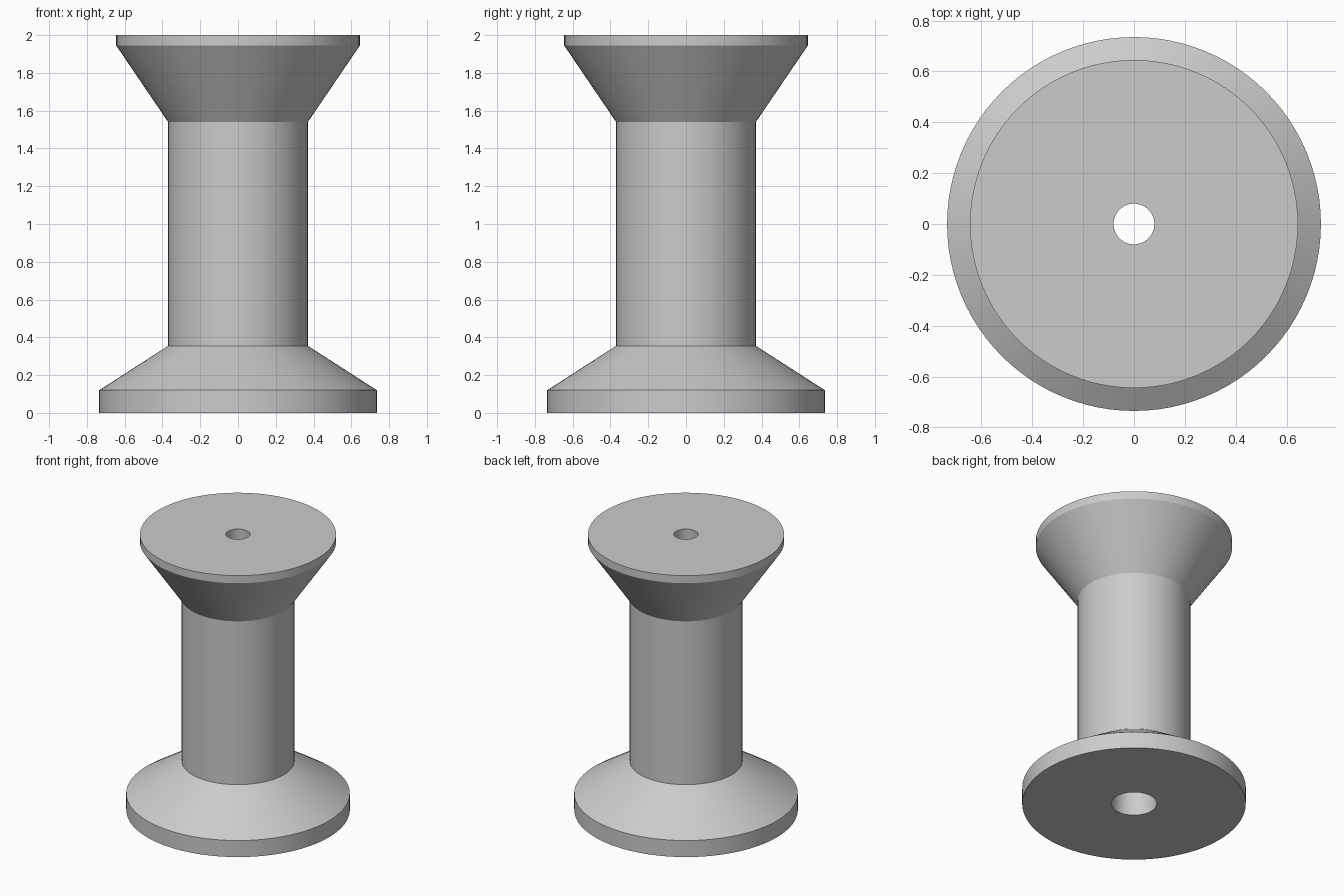
import bpy
import bmesh
import math

SEGMENTS = 96

default_cube = bpy.data.objects.get("Cube")
if default_cube:
    bpy.data.objects.remove(default_cube, do_unlink=True)


def make_material(name, color):
    mat = bpy.data.materials.new(name)
    mat.use_nodes = True
    mat.diffuse_color = color
    mat.node_tree.nodes["Principled BSDF"].inputs["Base Color"].default_value = color
    return mat


def lathe(name, profile, mat):
    """Revolve a closed (radius, height) loop around the z axis."""
    bm = bmesh.new()
    rings = []
    for i in range(SEGMENTS):
        a = math.tau * i / SEGMENTS
        rings.append([bm.verts.new((r * math.cos(a), r * math.sin(a), z))
                      for r, z in profile])
    for i, ring in enumerate(rings):
        following = rings[(i + 1) % SEGMENTS]
        for j in range(len(profile)):
            k = (j + 1) % len(profile)
            bm.faces.new((ring[j], following[j], following[k], ring[k]))
    bmesh.ops.recalc_face_normals(bm, faces=bm.faces)
    mesh = bpy.data.meshes.new(name)
    bm.to_mesh(mesh)
    bm.free()
    mesh.materials.append(mat)
    obj = bpy.data.objects.new(name, mesh)
    bpy.context.collection.objects.link(obj)
    bpy.ops.object.select_all(action="DESELECT")
    obj.select_set(True)
    bpy.context.view_layer.objects.active = obj
    bpy.ops.object.shade_smooth_by_angle(angle=math.radians(20))
    return obj


grey = make_material("light grey", (0.6, 0.6, 0.6, 1.0))

# Outer wall from base rim to top rim, then back down the tapered bore
outer = [(0.735, 0.0), (0.735, 0.12), (0.37, 0.355),
         (0.37, 1.54), (0.645, 1.945), (0.645, 2.0)]
bore = [(0.08, 2.0), (0.15, 0.0)]
lathe("spool", outer + bore, grey)
